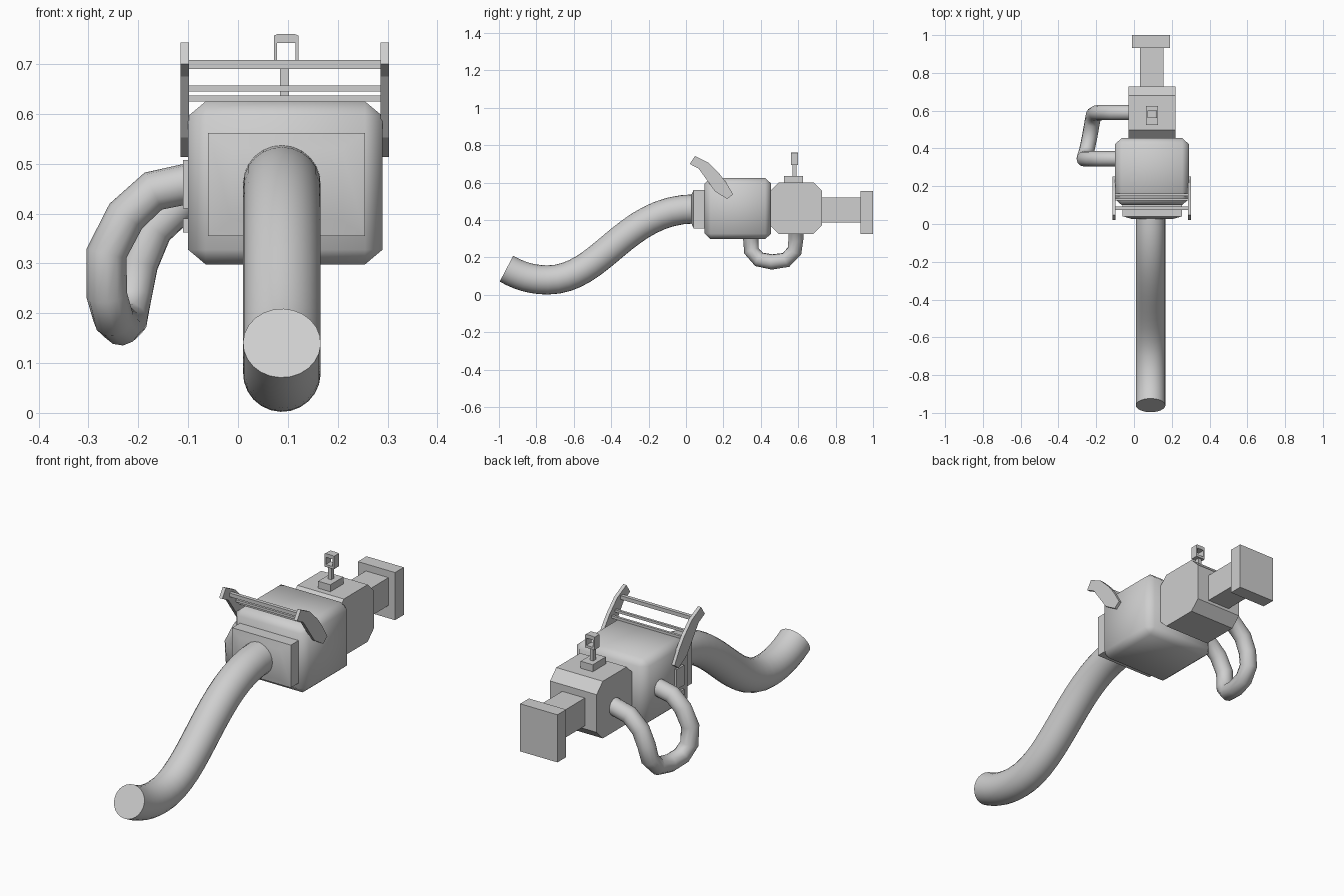
import bpy, bmesh, math
from mathutils import Vector

if "Cube" in bpy.data.objects:
    bpy.data.objects.remove(bpy.data.objects["Cube"])

CX = 0.093  # centre line of the body parts

grey = bpy.data.materials.new("light grey")
grey.diffuse_color = (0.62, 0.62, 0.62, 1)
grey.use_nodes = True
grey.node_tree.nodes["Principled BSDF"].inputs["Base Color"].default_value = grey.diffuse_color


def finish(name, bm, smooth=None):
    bmesh.ops.recalc_face_normals(bm, faces=bm.faces[:])
    me = bpy.data.meshes.new(name)
    bm.to_mesh(me)
    bm.free()
    ob = bpy.data.objects.new(name, me)
    bpy.context.collection.objects.link(ob)
    me.materials.append(grey)
    if smooth:
        bpy.ops.object.select_all(action='DESELECT')
        bpy.context.view_layer.objects.active = ob
        ob.select_set(True)
        bpy.ops.object.shade_smooth_by_angle(angle=math.radians(smooth))
    return ob


def box(name, x, y, z, bevel=0, pick=None, smooth=None):
    """Box from ranges; bevel is a share of each side, pick chooses the edges."""
    bm = bmesh.new()
    bmesh.ops.create_cube(bm, size=1)
    if bevel:
        edges = [e for e in bm.edges if pick is None or pick(e)]
        bmesh.ops.bevel(bm, geom=edges, offset=bevel, segments=1,
                        affect='EDGES', profile=0.5)
    for v in bm.verts:
        v.co = Vector([(r[0] + r[1]) / 2 + c * (r[1] - r[0])
                       for r, c in zip((x, y, z), v.co)])
    return finish(name, bm, smooth)


def prism(name, profile, x0, x1):
    """Side profile of (y, z) points extruded along x."""
    bm = bmesh.new()
    f = bm.faces.new([bm.verts.new((x0, y, z)) for y, z in profile])
    new = bmesh.ops.extrude_face_region(bm, geom=[f])["geom"]
    for v in new:
        if isinstance(v, bmesh.types.BMVert):
            v.co.x = x1
    return finish(name, bm)


def tube(name, path, radius, sides):
    """Capped tube swept along a list of points."""
    pts = [Vector(p) for p in path]
    bm = bmesh.new()
    rings, side = [], None
    for i, p in enumerate(pts):
        t = (pts[min(i + 1, len(pts) - 1)] - pts[max(i - 1, 0)]).normalized()
        side = side or t.cross(Vector((0.3, 0.5, 0.81))).normalized()
        side = (side - t * side.dot(t)).normalized()
        up = t.cross(side)
        rings.append([bm.verts.new(p + radius * (
            side * math.cos(a) + up * math.sin(a)))
            for a in (2 * math.pi * k / sides for k in range(sides))])
    for a, b in zip(rings, rings[1:]):
        for k in range(sides):
            n = (k + 1) % sides
            bm.faces.new((a[k], a[n], b[n], b[k]))
    bm.faces.new(rings[0])
    bm.faces.new(rings[-1])
    return finish(name, bm, 50)


def bezier(a, b, c, d, n):
    a, b, c, d = map(Vector, (a, b, c, d))
    for i in range(n + 1):
        t = i / n
        yield a*(1-t)**3 + 3*b*t*(1-t)**2 + 3*c*t*t*(1-t) + d*t**3


# main housing and its front plate
box("housing", (-0.10, 0.29), (0.10, 0.455), (0.298, 0.625), 0.09, smooth=50)
box("front_plate", (-0.06, 0.255), (0.027, 0.12), (0.355, 0.562), 0.15,
    lambda e: all(v.co.y < 0 for v in e.verts), smooth=50)

# long curved hose
X = 0.088
hose = list(bezier((X, -0.96, 0.14), (X, -0.89, 0.10), (X, -0.82, 0.08), (X, -0.74, 0.08), 6))
hose += list(bezier((X, -0.74, 0.08), (X, -0.45, 0.08), (X, -0.33, 0.46), (X, 0.05, 0.46), 16))[1:]
tube("hose", hose, 0.078, 24)

# rear housing, chamfered along its cross edges
box("rear_housing", (-0.03, 0.22), (0.45, 0.728), (0.325, 0.602), 0.17,
    lambda e: abs(e.verts[0].co.x - e.verts[1].co.x) > 0.5)

# rear stem and butt plate
box("rear_stem", (0.033, 0.155), (0.70, 0.94), (0.387, 0.522))
box("butt_plate", (-0.01, 0.19), (0.933, 1.0), (0.325, 0.556))

# sight: foot, post and hollow frame
box("sight_foot", (0.063, 0.128), (0.525, 0.625), (0.59, 0.636))
box("sight_post", (0.084, 0.102), (0.57, 0.592), (0.63, 0.702))
SY = (0.562, 0.60)
box("sight_frame_bottom", (0.072, 0.121), SY, (0.695, 0.707))
for i, x in enumerate((0.072, 0.115)):
    box(f"sight_frame_side_{i}", (x, x + 0.006), SY, (0.70, 0.75))
box("sight_frame_top", (0.072, 0.121), SY, (0.742, 0.76), 0.15,
    lambda e: all(v.co.z > 0 for v in e.verts)
    and abs(e.verts[0].co.y - e.verts[1].co.y) > 0.5)

# guard: two bent arms joined by three rails
arm = [(0.02, 0.70), (0.048, 0.743), (0.118, 0.708), (0.177, 0.65), (0.215, 0.60),
       (0.252, 0.537), (0.22, 0.513), (0.155, 0.553), (0.10, 0.63), (0.068, 0.675)]
prism("guard_arm_left", arm, -0.115, -0.098)
prism("guard_arm_right", arm, 0.286, 0.303)
for i, (y, z, h) in enumerate(((0.083, 0.699, 0.009), (0.13, 0.651, 0.006),
                               (0.155, 0.631, 0.006))):
    box(f"guard_rail_{i}", (-0.10, 0.29), (y - h, y + h), (z - h, z + h))

# small catches on the left side
box("upper_catch", (-0.11, -0.09), (0.17, 0.23), (0.41, 0.507))
box("lower_catch", (-0.11, -0.09), (0.17, 0.23), (0.362, 0.39))

# looped side pipe from the main housing to the rear housing
pipe = [(-0.08, 0.345, 0.464), (-0.17, 0.345, 0.445), (-0.225, 0.345, 0.395),
        (-0.264, 0.345, 0.32), (-0.263, 0.35, 0.235), (-0.25, 0.39, 0.19),
        (-0.235, 0.46, 0.176), (-0.222, 0.535, 0.187), (-0.213, 0.58, 0.235),
        (-0.20, 0.588, 0.30), (-0.17, 0.59, 0.37), (-0.11, 0.59, 0.425),
        (-0.01, 0.59, 0.45)]
tube("side_pipe", pipe, 0.041, 12)
